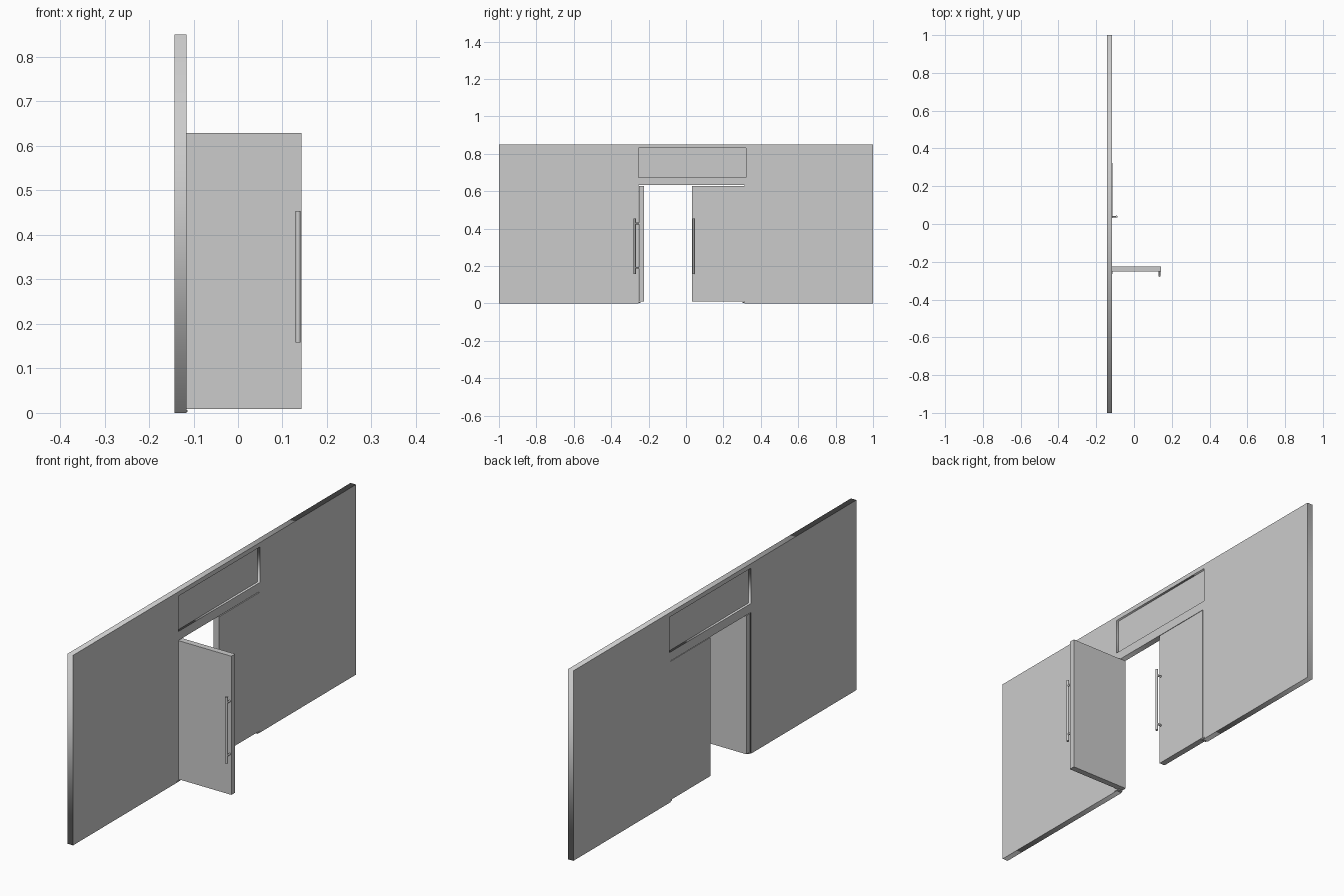
import bpy, bmesh, math
from mathutils import Matrix, Vector

if "Cube" in bpy.data.objects:
    bpy.data.objects.remove(bpy.data.objects["Cube"])

XB, XF = -0.143, -0.116          # wall back and front faces
Y0, Y1, YM = -0.254, 0.314, 0.031  # door opening and meeting line


def add_mesh(name, bm):
    me = bpy.data.meshes.new(name)
    bm.to_mesh(me)
    bm.free()
    ob = bpy.data.objects.new(name, me)
    bpy.context.collection.objects.link(ob)
    return ob


def box(name, lo, hi):
    bm = bmesh.new()
    lo, hi = Vector(lo), Vector(hi)
    m = Matrix.Translation((lo + hi) / 2) @ Matrix.Diagonal((*(hi - lo), 1))
    bmesh.ops.create_cube(bm, size=1, matrix=m)
    return add_mesh(name, bm)


def rod(name, a, b, r):
    bm = bmesh.new()
    a, b = Vector(a), Vector(b)
    rot = (b - a).to_track_quat('Z', 'Y').to_matrix().to_4x4()
    bmesh.ops.create_cone(bm, cap_ends=True, segments=20, radius1=r, radius2=r,
                          depth=(b - a).length,
                          matrix=Matrix.Translation((a + b) / 2) @ rot)
    ob = add_mesh(name, bm)
    bpy.ops.object.select_all(action='DESELECT')
    ob.select_set(True)
    bpy.context.view_layer.objects.active = ob
    bpy.ops.object.shade_smooth_by_angle()
    return ob


def pull_handle(name, x, y, out):
    # vertical bar on two standoffs; (x, y) lies on the leaf face
    base, out = Vector((x, y, 0)), Vector(out)
    up = Vector((0, 0, 1))
    bar = base + out * 0.023
    rod(name + "_bar", bar + up * 0.158, bar + up * 0.454, 0.0055)
    for i, z in enumerate((0.19, 0.427)):
        rod(f"{name}_standoff_{i}", base - out * 0.001 + up * z, bar + up * z, 0.0045)


# wall with door notch and transom opening
cu = bpy.data.curves.new("wall", 'CURVE')
cu.dimensions = '2D'
cu.fill_mode = 'BOTH'
cu.extrude = (XF - XB) / 2
outline = [(-1, 0), (Y0, 0), (Y0, 0.632), (Y1, 0.632), (Y1, 0), (1, 0), (1, 0.85), (-1, 0.85)]
window = [(Y0, 0.672), (0.32, 0.672), (0.32, 0.83), (Y0, 0.83)]
for loop in (outline, window):
    sp = cu.splines.new('POLY')
    sp.points.add(len(loop) - 1)
    for p, (u, v) in zip(sp.points, loop):
        p.co = (u, v, 0, 1)
    sp.use_cyclic_u = True
wall = bpy.data.objects.new("wall", cu)
bpy.context.collection.objects.link(wall)
wall.rotation_euler = (math.pi / 2, 0, math.pi / 2)
wall.location.x = (XB + XF) / 2
bpy.ops.object.select_all(action='DESELECT')
wall.select_set(True)
bpy.context.view_layer.objects.active = wall
bpy.ops.object.convert(target='MESH')

# transom pane, recessed on both sides
xm = (XB + XF) / 2
box("transom_pane", (xm - 0.003, Y0, 0.672), (xm + 0.003, 0.32, 0.83))

# closed leaf and open leaf
box("closed_leaf", (XB + 0.001, YM, 0.009), (XF + 0.001, Y1 - 0.0005, 0.629))
box("open_leaf", (XB + 0.001, -0.251, 0.009), (0.143, -0.224, 0.629))

# pull handles
pull_handle("closed_leaf_handle", XF + 0.001, YM + 0.008, (1, 0, 0))
pull_handle("open_leaf_handle", 0.135, -0.251, (0, -1, 0))

# floor pivots under the hinge corners
for side, y in (("left", -0.254), ("right", 0.314)):
    s = 1 if side == "left" else -1
    ys = sorted((y - s * 0.01, y + s * 0.012))
    box(f"{side}_floor_pivot", (XB + 0.002, ys[0], 0.002), (XF + 0.002, ys[1], 0.007))
